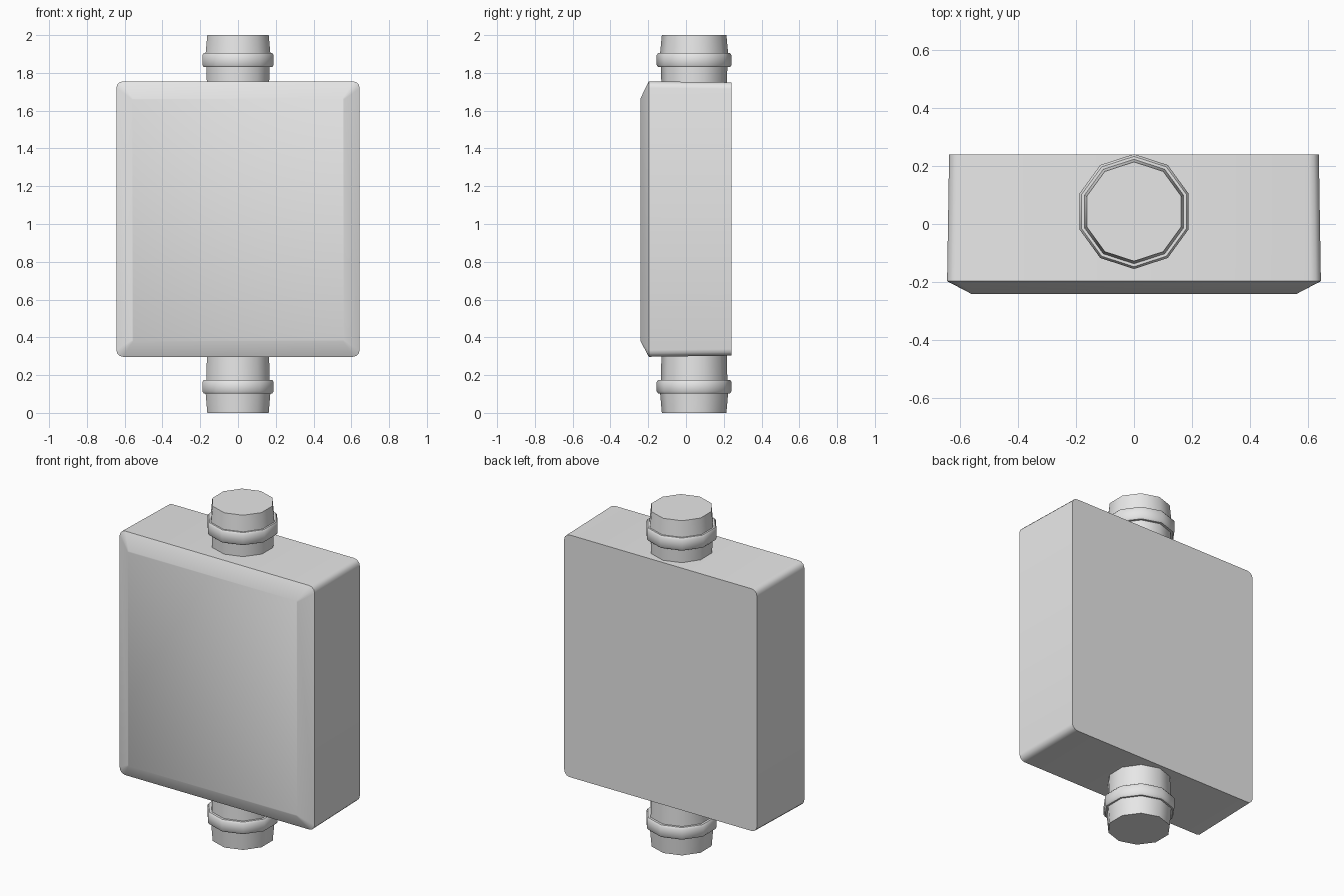
import bpy, bmesh, math

if "Cube" in bpy.data.objects:
    bpy.data.objects.remove(bpy.data.objects["Cube"])

grey = bpy.data.materials.new("light grey")
grey.diffuse_color = (0.8, 0.8, 0.8, 1)
grey.use_nodes = True
grey.node_tree.nodes["Principled BSDF"].inputs["Base Color"].default_value = grey.diffuse_color


def loft(name, loops, angle):
    """Skin a list of equal-length point loops and cap both ends."""
    bm = bmesh.new()
    rings = [[bm.verts.new(p) for p in loop] for loop in loops]
    n = len(rings[0])
    for a, b in zip(rings, rings[1:]):
        for i in range(n):
            j = (i + 1) % n
            bm.faces.new((a[i], a[j], b[j], b[i]))
    bm.faces.new(rings[0])
    bm.faces.new(rings[-1])
    bmesh.ops.recalc_face_normals(bm, faces=bm.faces[:])
    mesh = bpy.data.meshes.new(name)
    bm.to_mesh(mesh)
    bm.free()
    mesh.materials.append(grey)
    ob = bpy.data.objects.new(name, mesh)
    bpy.context.collection.objects.link(ob)
    bpy.ops.object.select_all(action='DESELECT')
    ob.select_set(True)
    bpy.context.view_layer.objects.active = ob
    bpy.ops.object.shade_smooth_by_angle(angle=math.radians(angle))
    return ob


def rounded_rect(y, hw, z0, z1, r, seg=3):
    """Rounded rectangle in the xz plane at depth y."""
    corners = [(hw - r, z1 - r), (r - hw, z1 - r), (r - hw, z0 + r), (hw - r, z0 + r)]
    pts = []
    for q, (cx, cz) in enumerate(corners):
        for s in range(seg + 1):
            a = math.pi / 2 * (q + s / seg)
            pts.append((cx + r * math.cos(a), y, cz + r * math.sin(a)))
    return pts


def decagon(r, z):
    """Ten-sided ring with a corner pointing backwards."""
    return [(r * math.sin(i * math.pi / 5), 0.043 + r * math.cos(i * math.pi / 5), z)
            for i in range(10)]


# Body: slightly tapered case with a bevelled front
loft("case", [rounded_rect(0.24, 0.637, 0.303, 1.75, 0.035),
              rounded_rect(-0.197, 0.644, 0.297, 1.755, 0.035),
              rounded_rect(-0.241, 0.56, 0.38, 1.665, 0.006)], 40)

# Pipe stubs with a chamfered collar: end, collar outer, collar inner, root
for name, z_end, z_out, z_in, z_root in (("top_pipe", 2.0, 1.905, 1.83, 1.70),
                                         ("bottom_pipe", 0.0, 0.103, 0.175, 0.35)):
    d = 1 if z_end > 1 else -1
    loft(name, [decagon(r, z) for r, z in (
        (0.172, z_root), (0.176, z_in), (0.190, z_in),
        (0.198, z_in + d * 0.011), (0.198, z_out - d * 0.011),
        (0.190, z_out), (0.180, z_out), (0.171, z_end))], 40)
